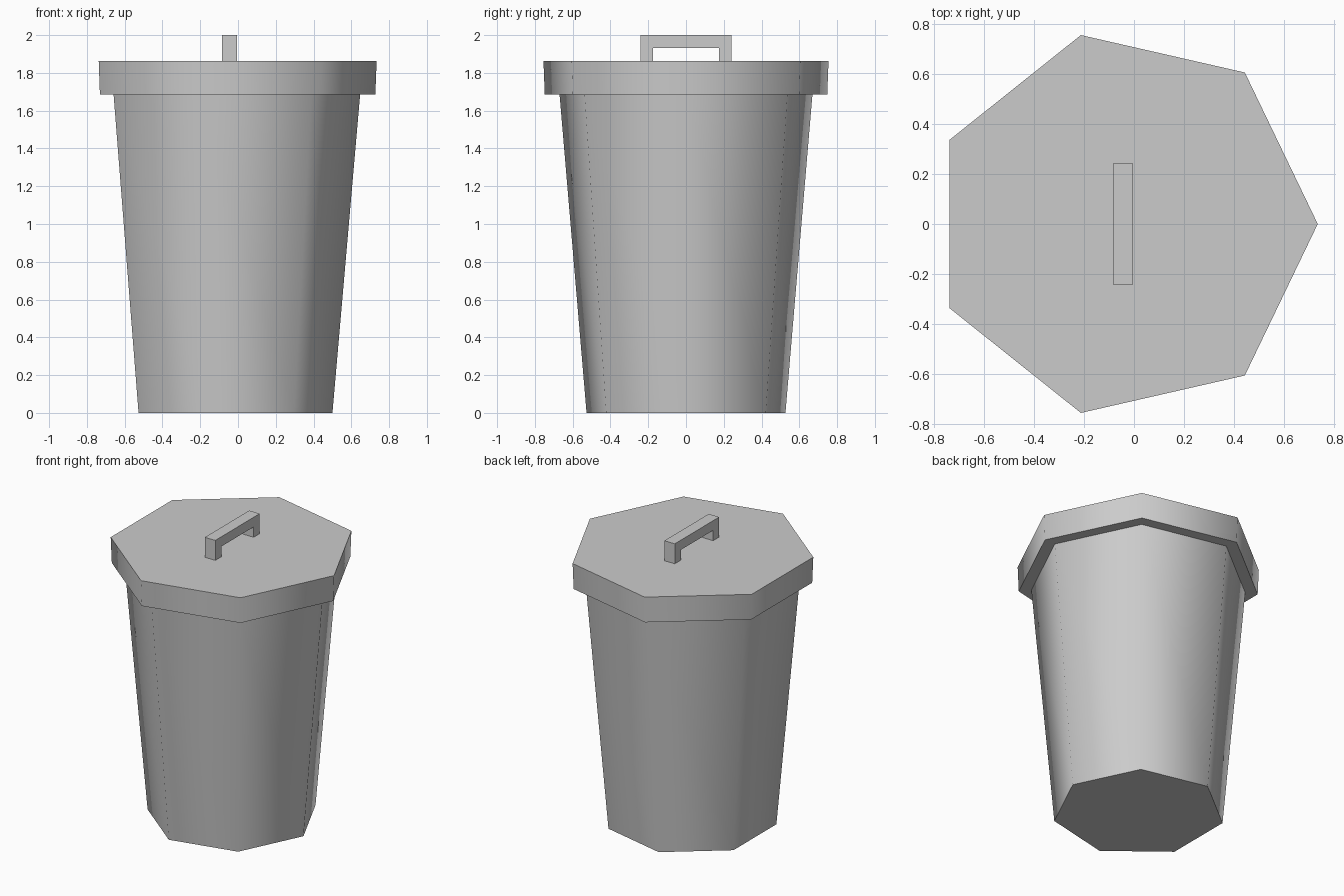
import bpy, bmesh, math
from mathutils import Matrix, Vector

cube = bpy.data.objects.get("Cube")
if cube:
    bpy.data.objects.remove(cube, do_unlink=True)

grey = bpy.data.materials.new("light grey metal")
grey.use_nodes = True
colour = (0.6, 0.6, 0.6, 1)
grey.diffuse_color = colour
grey.node_tree.nodes["Principled BSDF"].inputs["Base Color"].default_value = colour

SIDES = 7
AXIS_X = -0.04


def add_object(name, bm):
    bmesh.ops.recalc_face_normals(bm, faces=bm.faces)
    mesh = bpy.data.meshes.new(name)
    bm.to_mesh(mesh)
    bm.free()
    mesh.materials.append(grey)
    obj = bpy.data.objects.new(name, mesh)
    bpy.context.collection.objects.link(obj)
    return obj


def tapered_prism(name, r_bottom, r_top, z0, z1):
    """Seven-sided prism with one corner on +x, smooth sides and sharp rims."""
    bm = bmesh.new()
    bmesh.ops.create_cone(bm, cap_ends=True, segments=SIDES, radius1=r_bottom,
                          radius2=r_top, depth=z1 - z0)
    # Turn the first corner to +x
    corner = bm.verts[:][0].co
    turn = Matrix.Rotation(-math.atan2(corner.y, corner.x), 4, 'Z')
    place = Matrix.Translation((AXIS_X, 0, (z0 + z1) / 2))
    bm.transform(place @ turn)
    obj = add_object(name, bm)
    bpy.ops.object.select_all(action='DESELECT')
    obj.select_set(True)
    bpy.context.view_layer.objects.active = obj
    bpy.ops.object.shade_smooth_by_angle(angle=math.radians(65))
    return obj


# Bin body and overhanging lid
tapered_prism("bin_body", 0.54, 0.687, 0, 1.69)
tapered_prism("lid", 0.767, 0.774, 1.685, 1.862)

# Handle: arch profile in the yz plane, extruded along x
profile = [(-0.242, 1.86), (-0.242, 2), (0.242, 2), (0.242, 1.86),
           (0.176, 1.86), (0.176, 1.933), (-0.176, 1.933), (-0.176, 1.86)]
bm = bmesh.new()
face = bm.faces.new([bm.verts.new((-0.084, y, z)) for y, z in profile])
side = bmesh.ops.extrude_face_region(bm, geom=[face])["geom"]
bmesh.ops.translate(bm, vec=Vector((0.08, 0, 0)),
                    verts=[v for v in side if isinstance(v, bmesh.types.BMVert)])
add_object("lid_handle", bm)
